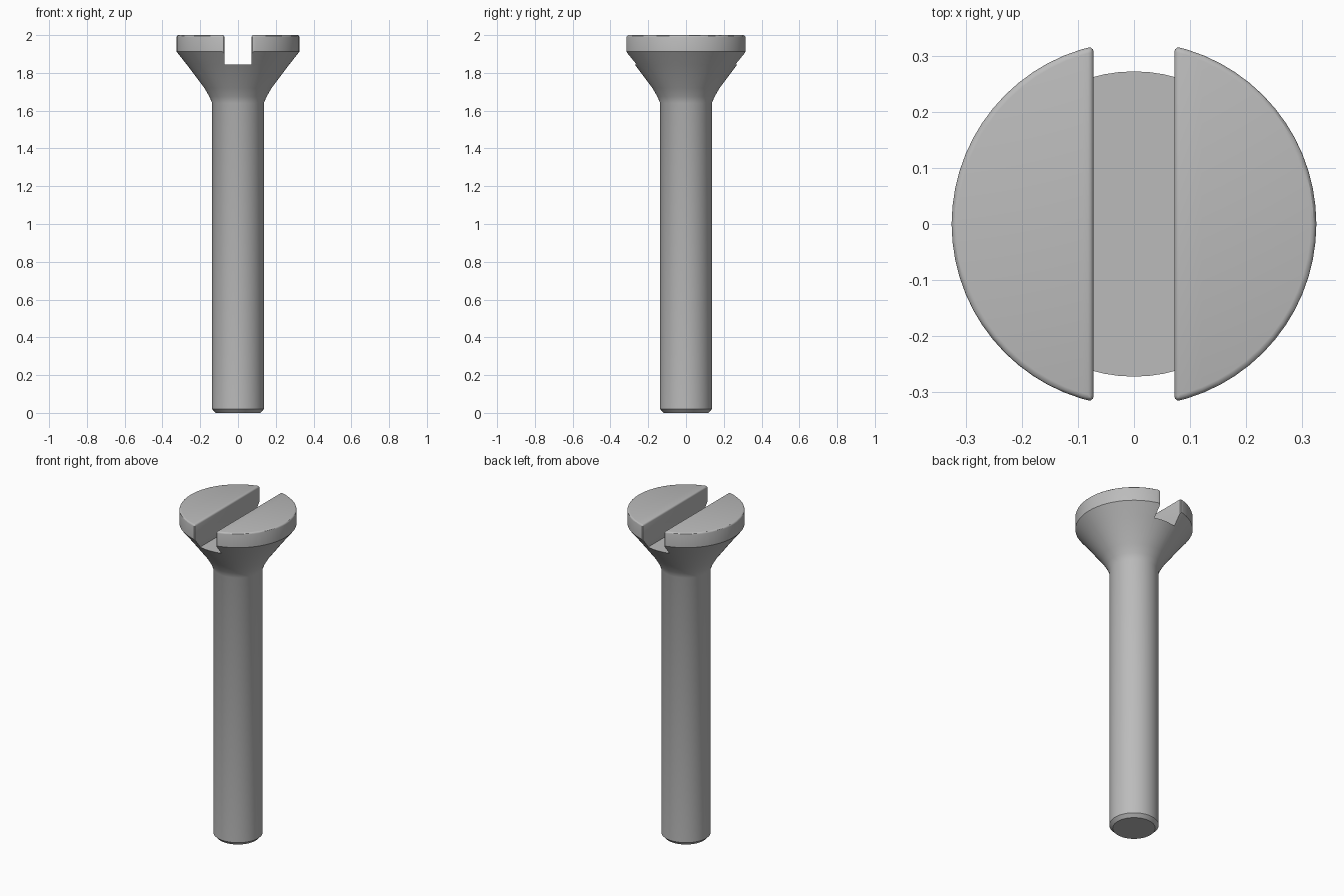
import bpy, bmesh, math

cube = bpy.data.objects.get("Cube")
if cube:
    bpy.data.objects.remove(cube)

SIDES = 64
SLOT_WIDTH, SLOT_FLOOR = 0.144, 1.845
RIM_Z, TOP_Z = 1.912, 2.0

steel = bpy.data.materials.new("grey steel")
steel.use_nodes = True
colour = (0.5, 0.5, 0.5, 1)
steel.diffuse_color = colour
steel.node_tree.nodes["Principled BSDF"].inputs["Base Color"].default_value = colour


def add_object(name, bm):
    mesh = bpy.data.meshes.new(name)
    bm.to_mesh(mesh)
    bm.free()
    obj = bpy.data.objects.new(name, mesh)
    bpy.context.collection.objects.link(obj)
    return obj


# Screw body: chamfered tip, straight shank, flared neck and flat head
profile = [(0, 0), (0.118, 0), (0.137, 0.02), (0.137, 1.64), (0.152, 1.675),
           (0.178, 1.72), (0.272, SLOT_FLOOR), (0.325, RIM_Z), (0.325, TOP_Z), (0, TOP_Z)]
bm = bmesh.new()
verts = [bm.verts.new((r, 0, z)) for r, z in profile]
edges = [bm.edges.new(pair) for pair in zip(verts, verts[1:])]
bmesh.ops.spin(bm, geom=verts + edges, axis=(0, 0, 1), cent=(0, 0, 0),
               angle=math.tau, steps=SIDES)
bmesh.ops.remove_doubles(bm, verts=bm.verts, dist=0.0001)
caps = [f for f in bm.faces if abs(f.normal.z) > 0.99]
bmesh.ops.dissolve_faces(bm, faces=caps)
bmesh.ops.recalc_face_normals(bm, faces=bm.faces)
screw = add_object("slotted_screw", bm)
screw.data.materials.append(steel)

# Driver slot cut across the head from front to back
bm = bmesh.new()
bmesh.ops.create_cube(bm, size=1)
bmesh.ops.scale(bm, vec=(SLOT_WIDTH, 1, 0.4), verts=bm.verts)
bmesh.ops.translate(bm, vec=(0, 0, SLOT_FLOOR + 0.2), verts=bm.verts)
cutter = add_object("slot_cutter", bm)
cutter.data.materials.append(steel)
cut = screw.modifiers.new("slot", "BOOLEAN")
cut.operation, cut.solver, cut.object = "DIFFERENCE", "EXACT", cutter
bpy.context.view_layer.objects.active = screw
screw.select_set(True)
bpy.ops.object.modifier_apply(modifier=cut.name)
bpy.data.objects.remove(cutter)

# Rounded edges on the two halves of the head
bm = bmesh.new()
bm.from_mesh(screw.data)
bmesh.ops.remove_doubles(bm, verts=bm.verts, dist=0.0001)
sharp = [e for e in bm.edges
         if min(v.co.z for v in e.verts) > RIM_Z - 0.01
         and max(v.co.z for v in e.verts) > RIM_Z + 0.02
         and e.calc_face_angle(0) > math.radians(30)]
bmesh.ops.bevel(bm, geom=sharp, offset=0.01, offset_type="OFFSET", segments=3,
                profile=0.5, affect="EDGES", clamp_overlap=True)
bm.to_mesh(screw.data)
bm.free()

bpy.ops.object.shade_smooth_by_angle(angle=math.radians(30))
